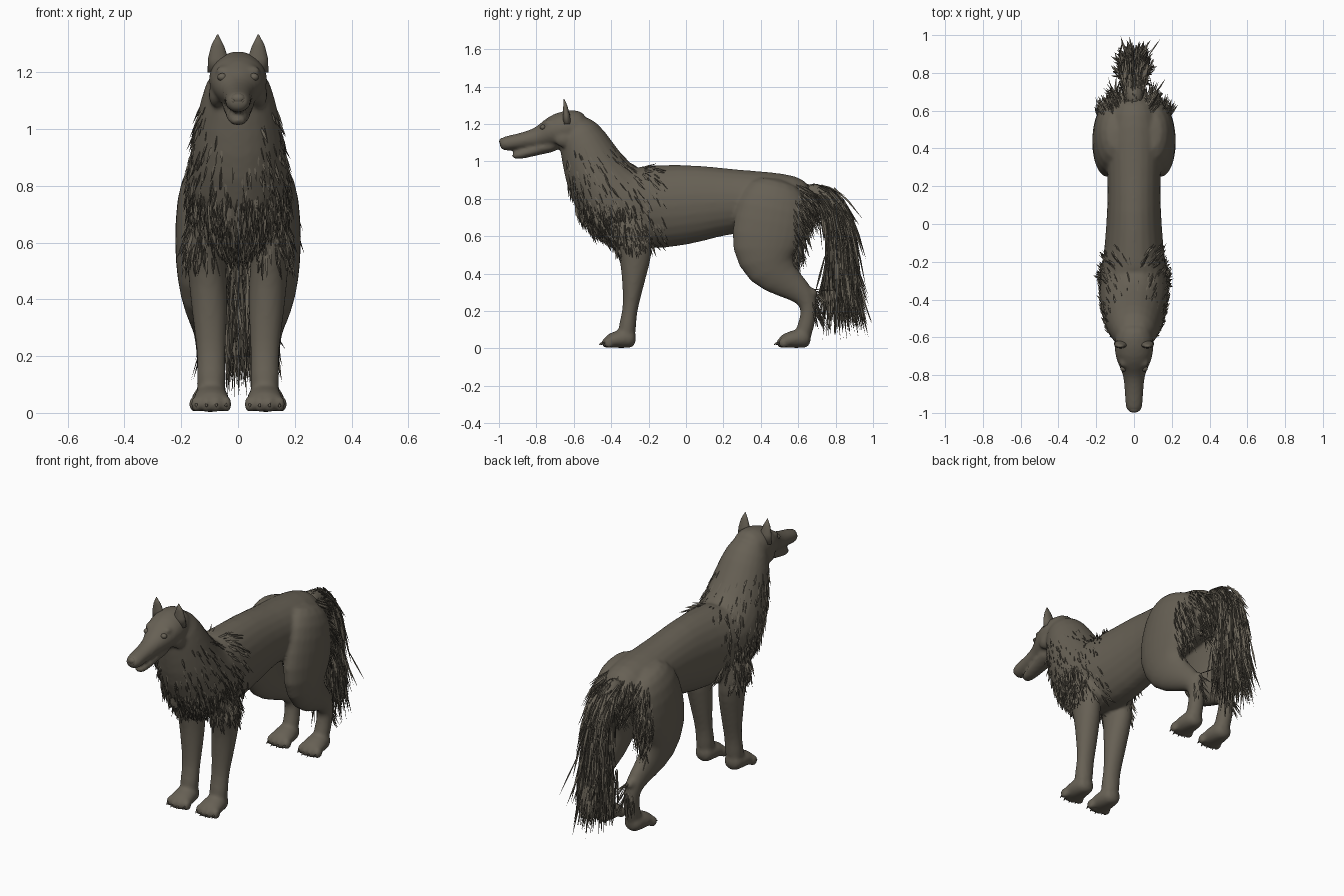
import bpy, bmesh, math, random
from mathutils import Vector, Matrix

random.seed(4)
if "Cube" in bpy.data.objects:
    bpy.data.objects.remove(bpy.data.objects["Cube"], do_unlink=True)

# One coat colour
COLOUR = (0.135, 0.118, 0.09, 1)
coat = bpy.data.materials.new("grey_brown_coat")
coat.use_nodes = True
coat.diffuse_color = COLOUR
shader = next(n for n in coat.node_tree.nodes if n.type == "BSDF_PRINCIPLED")
shader.inputs["Base Color"].default_value = COLOUR
shader.inputs["Roughness"].default_value = 0.8
X = Vector((1, 0, 0))


def finish(bm, name, smooth=True):
    bmesh.ops.recalc_face_normals(bm, faces=bm.faces)
    mesh = bpy.data.meshes.new(name)
    bm.to_mesh(mesh)
    bm.free()
    mesh.materials.append(coat)
    if smooth:
        mesh.shade_smooth()
    obj = bpy.data.objects.new(name, mesh)
    bpy.context.collection.objects.link(obj)
    return obj


def loft(bm, rings, side=1, sides=12, grow=1.04):
    """Skin oval rings (x, y, z, half width, half depth) along a path."""
    centres = [Vector((r[0] * side, r[1], r[2])) for r in rings]
    last, loops = len(rings) - 1, []
    for i, (c, r) in enumerate(zip(centres, rings)):
        t = centres[min(i + 1, last)] - centres[max(i - 1, 0)]
        t.x = 0
        up = t.normalized().cross(X)
        loops.append([bm.verts.new(c + X * r[3] * grow * math.cos(a) + up * r[4] * grow * math.sin(a))
                      for a in (math.tau * k / sides for k in range(sides))])
    for a, b in zip(loops, loops[1:]):
        for k in range(sides):
            j = (k + 1) % sides
            bm.faces.new((a[k], a[j], b[j], b[k]))
    bm.faces.new(loops[0])
    bm.faces.new(loops[-1])


def ball(bm, centre, size):
    bmesh.ops.create_uvsphere(bm, u_segments=12, v_segments=8, radius=1,
                              matrix=Matrix.Translation(centre) @ Matrix.Diagonal((*size, 1)))


def strand(bm, p, d, length, width, droop=0.0):
    """One pointed, slightly bent lock of hair."""
    d = d.normalized()
    u = d.orthogonal().normalized()
    w = d.cross(u)
    phase = random.uniform(0, math.tau)
    fall = Vector((0, 0, -droop))
    loops = []
    for f, s in ((0, 0.6), (0.5, 1)):
        c = p + d * length * f + fall * f * f
        loops.append([bm.verts.new(c + (u * math.cos(a) + w * math.sin(a)) * width * s * 0.5)
                      for a in (phase + math.tau * k / 3 for k in range(3))])
    tip = p + d * length + fall
    tip.y = min(tip.y, 0.995)
    end = bm.verts.new(tip)
    for k in range(3):
        j = (k + 1) % 3
        bm.faces.new((loops[0][k], loops[0][j], loops[1][j], loops[1][k]))
        bm.faces.new((loops[1][k], loops[1][j], end))


# Torso and neck
body = bmesh.new()
loft(body, [(0, .685, .81, .07, .075), (0, .61, .785, .13, .142), (0, .44, .778, .155, .168),
            (0, .25, .79, .138, .168), (0, .08, .777, .142, .207), (0, -.12, .757, .155, .225),
            (0, -.28, .755, .178, .225), (0, -.39, .788, .187, .222), (0, -.472, .915, .17, .18),
            (0, -.525, 1.04, .147, .148), (0, -.575, 1.155, .118, .12), (0, -.62, 1.21, .08, .072)])
# Skull, muzzle and lower jaw
loft(body, [(0, -.52, 1.195, .07, .067), (0, -.59, 1.185, .103, .098), (0, -.68, 1.17, .105, .094),
            (0, -.74, 1.147, .086, .075), (0, -.79, 1.125, .057, .055), (0, -.88, 1.11, .049, .042),
            (0, -.96, 1.096, .047, .04), (0, -1.0, 1.09, .036, .032)])
loft(body, [(0, -.67, 1.1, .07, .045), (0, -.78, 1.07, .049, .032),
            (0, -.88, 1.037, .041, .026), (0, -.935, 1.027, .026, .017)])


def paw(x, heel, side):
    loft(body, [(x, heel, .052, .047, .05), (x, heel - .07, .056, .06, .054),
                (x, heel - .14, .042, .068, .04), (x, heel - .17, .034, .054, .029)], side)
    for k in range(4):
        off = (k - 1.5) * .035
        ball(body, (side * (x + off), heel - .168 + abs(off) * .35, .031), (.021, .03, .031))


for s in (-1, 1):
    # Front legs
    loft(body, [(.1, -.33, .74, .06, .11), (.122, -.285, .62, .068, .11), (.108, -.268, .5, .068, .09),
                (.102, -.278, .4, .066, .067), (.097, -.288, .29, .057, .05),
                (.094, -.3, .2, .049, .038), (.094, -.312, .13, .052, .046),
                (.095, -.322, .04, .05, .05)], s)
    paw(.094, -.262, s)
    # Hind legs
    loft(body, [(.09, .5, .91, .055, .1), (.122, .475, .82, .085, .18), (.14, .45, .68, .083, .195),
                (.144, .42, .53, .078, .19), (.138, .445, .42, .068, .138),
                (.122, .555, .34, .052, .08), (.11, .645, .28, .043, .06), (.105, .662, .2, .041, .042),
                (.1, .638, .11, .044, .045), (.1, .615, .04, .045, .045)], s)
    paw(.1, .673, s)
    # Brows, cheeks and hock points
    ball(body, (s * .052, -.735, 1.207), (.03, .028, .016))
    ball(body, (s * .075, -.65, 1.12), (.03, .06, .045))
    ball(body, (s * .11, .675, .295), (.028, .03, .03))

# Blend the parts into one smooth skin
rough = finish(body, "body_skin")
rough.modifiers.new("round", "SUBSURF").levels = 1
blend = rough.modifiers.new("blend", "REMESH")
blend.mode, blend.voxel_size = "VOXEL", .01
soften = rough.modifiers.new("soften", "SMOOTH")
soften.factor, soften.iterations = .5, 6
bpy.context.view_layer.update()
deps = bpy.context.evaluated_depsgraph_get()
skin = bpy.data.meshes.new_from_object(rough.evaluated_get(deps))
rough.modifiers.clear()
rough.data = skin
if not skin.materials:
    skin.materials.append(coat)
skin.shade_smooth()

# Ears, eyes and claws
for s, label in ((-1, "right"), (1, "left")):
    ear = bmesh.new()
    loft(ear, [(.066, -.635, 1.2, .04, .024), (.07, -.64, 1.25, .034, .018),
               (.072, -.645, 1.295, .021, .011), (.072, -.652, 1.333, .002, .002)], s)
    finish(ear, label + "_ear")
    eye = bmesh.new()
    ball(eye, (s * .055, -.765, 1.183), (.018, .016, .014))
    finish(eye, label + "_eye")
    for y, x, part in ((-.437, .094, "front"), (.498, .1, "hind")):
        claws = bmesh.new()
        for k in range(4):
            off = (k - 1.5) * .035
            strand(claws, Vector((s * (x + off), y - .01 + abs(off) * .35, .034)),
                   Vector((0, -1, -.6)), .03, .012)
        finish(claws, f"{label}_{part}_claws")

# Nose and tongue
nose = bmesh.new()
ball(nose, (0, -.981, 1.107), (.027, .018, .019))
for s in (-1, 1):
    ball(nose, (s * .015, -.982, 1.1), (.011, .014, .011))
finish(nose, "nose")
tongue = bmesh.new()
ball(tongue, (0, -.885, 1.058), (.02, .05, .007))
finish(tongue, "tongue")


# Coat tufts grown from chosen regions of the skin
def grow_fur(name, inside, count, flow, length, width, lift):
    spots = [p for p in skin.polygons if inside(p.center)]
    fur = bmesh.new()
    for p in random.choices(spots, k=count):
        n, c = p.normal.copy(), p.center.copy()
        f = flow(c)
        f = f - n * f.dot(n)
        jitter = Vector([random.gauss(0, .07) for _ in range(3)])
        d = f.normalized() + n * (lift + .3 * max(0, -n.z)) + jitter
        strand(fur, c - n * .006, d, length * random.uniform(.6, 1.3), width * random.uniform(.6, 1.2))
    finish(fur, name, False)


def in_mane(c):
    return c.y < -.12 - .25 * max(0, c.z - .8) and .56 < c.z < 1.1 and c.y > -.64


def in_ruff(c):
    return c.y < -.22 and .56 < c.z < .78


grow_fur("mane_fur", in_mane, 650, lambda c: Vector((0, .45, -.9)), .08, .011, .13)
grow_fur("chest_fur", in_ruff, 600, lambda c: Vector((0, .15, -1)), .085, .013, .19)
grow_fur("rump_fur", lambda c: c.y > .57 and .46 < c.z < .89, 500,
         lambda c: Vector((0, .35, -.9)), .12, .011, .25)
grow_fur("hock_fur", lambda c: c.y > .675 and .2 < c.z < .33, 60,
         lambda c: Vector((math.copysign(.25, c.x), .3, -.8)), .12, .008, .3)

# Tail core
path = [Vector((0, y, z)) for y, z in
        ((.6, .83), (.69, .835), (.77, .79), (.815, .69), (.83, .55), (.835, .42), (.85, .28))]
core = bmesh.new()
loft(core, [(*p, w, w) for p, w in zip(path, (.04, .045, .045, .045, .04, .035, .015))])
finish(core, "tail_core")

# Long tail hair, swept along the curve
hair = bmesh.new()
for _ in range(1100):
    t = random.uniform(.5, len(path) - 1.4)
    i = int(t)
    step = path[i + 1] - path[i]
    ahead = path[min(i + 2, len(path) - 1)] - path[i]
    a = random.uniform(0, math.tau)
    out = X * math.cos(a) + step.normalized().cross(X) * math.sin(a)
    base = path[i] + step * (t - i) + out * random.uniform(.025, min(.078, .03 + .022 * t))
    aim = ahead.normalized() + out * random.uniform(.04, .2) + X * random.gauss(0, .05)
    reach = min(1, .55 + .15 * t)
    strand(hair, base, aim, reach * random.uniform(.13, .25), random.uniform(.009, .017), .04)
for _ in range(190):
    base = Vector((random.gauss(0, .04), random.uniform(.74, .9), random.uniform(.35, .5)))
    aim = Vector((random.gauss(0, .1), (base.y - .78) * 2.6 + random.gauss(0, .07), -1))
    strand(hair, base, aim, random.uniform(.2, .32), random.uniform(.008, .016))
finish(hair, "tail_hair", False)
